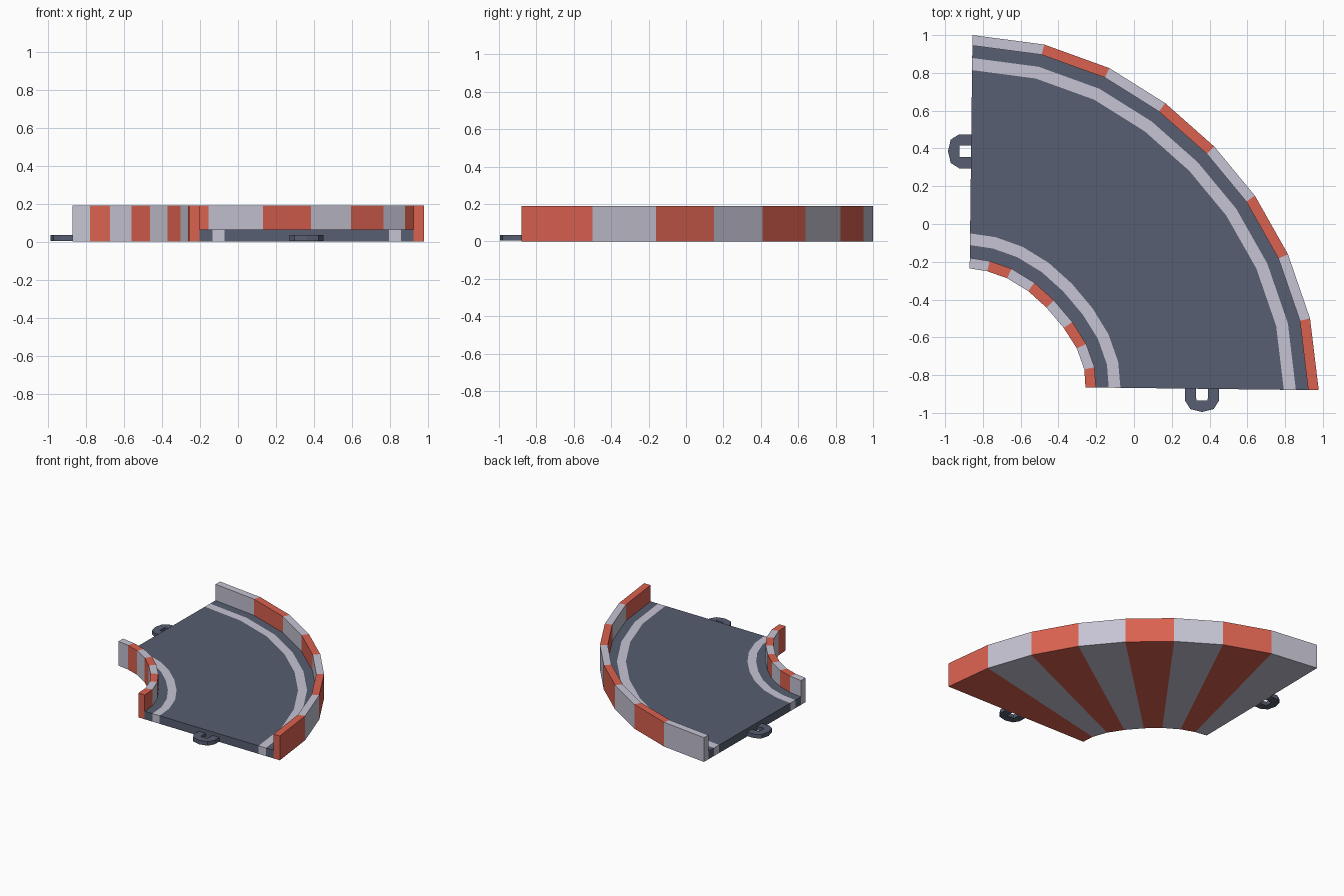
import bpy, bmesh
from mathutils import Vector

if "Cube" in bpy.data.objects:
    bpy.data.objects.remove(bpy.data.objects["Cube"])

def material(name, rgb):
    m = bpy.data.materials.new(name)
    m.diffuse_color = (*rgb, 1)
    m.use_nodes = True
    m.node_tree.nodes["Principled BSDF"].inputs["Base Color"].default_value = m.diffuse_color
    return m

MATS = [material("asphalt", (0.095, 0.112, 0.165)),
        material("pale_grey", (0.56, 0.55, 0.65)),
        material("red", (0.70, 0.12, 0.08))]
DARK, PALE, RED, STRIPE = 0, 1, 2, 3      # STRIPE alternates pale / red along the bend

# Stations along the bend: inner and outer edge points
INNER = [(-.87, -.235), (-.777, -.25), (-.672, -.287), (-.56, -.355), (-.463, -.443),
         (-.372, -.55), (-.303, -.658), (-.263, -.77), (-.257, -.865)]
OUTER = [(-.855, 1.0), (-.475, .95), (-.13, .825), (.165, .64), (.425, .41),
         (.64, .15), (.815, -.16), (.932, -.5), (.978, -.88)]
N = len(INNER) - 1
WALL_H, ROAD_H, WALL_T = .19, .063, .045

def finish(bm, name):
    me = bpy.data.meshes.new(name)
    bm.to_mesh(me)
    bm.free()
    for m in MATS:
        me.materials.append(m)
    ob = bpy.data.objects.new(name, me)
    bpy.context.collection.objects.link(ob)

def sweep(name, profile, edge_mats, caps):
    """Sweep a (t, z) profile along the bend; caps = [(profile indices, material)]."""
    bm = bmesh.new()
    rings = []
    for a, b in zip(INNER, OUTER):
        a, b = Vector(a), Vector(b)
        rings.append([bm.verts.new((*a.lerp(b, t), z)) for t, z in profile])
    def face(vs, mat, k):
        bm.faces.new(vs).material_index = (PALE if k % 2 == 0 else RED) if mat == STRIPE else mat
    for k in range(N):
        r, s = rings[k], rings[k + 1]
        for i, mat in enumerate(edge_mats):
            if mat is not None:
                face((r[i], r[i + 1], s[i + 1], s[i]), mat, k)
    for ids, mat in caps:
        face([rings[0][i] for i in reversed(ids)], mat, 0)
        face([rings[N][i] for i in ids], mat, N - 1)
    finish(bm, name)

# Striped barriers
sweep("inner_barrier", [(WALL_T, ROAD_H), (WALL_T, WALL_H), (0, WALL_H), (0, 0), (WALL_T, 0)],
      [STRIPE] * 4, [(range(5), STRIPE)])
sweep("outer_barrier", [(1 - WALL_T, 0), (1, 0), (1, WALL_H), (1 - WALL_T, WALL_H), (1 - WALL_T, ROAD_H)],
      [STRIPE] * 4, [(range(5), STRIPE)])

# Road slab with two painted edge lines and a striped underside
ts = [WALL_T, .1, .15, .85, .902, 1 - WALL_T]
cols = [DARK, PALE, DARK, PALE, DARK]
n = len(ts)
sweep("road", [(t, 0) for t in ts] + [(t, ROAD_H) for t in reversed(ts)],
      [STRIPE] * (n - 1) + [None] + cols[::-1],
      [((i, i + 1, 2 * n - 2 - i, 2 * n - 1 - i), c) for i, c in enumerate(cols)])

def connector(name, origin, out, side):
    """Flat U-shaped link loop sticking out of the road end."""
    outer = [(-.005, .09), (.065, .09), (.11, .062), (.125, 0)]
    inner = [(-.005, .031), (.05, .031), (.065, .029), (.065, 0)]
    mirror = lambda p: p + [(u, -v) for u, v in reversed(p[:-1])]
    o, d, s = Vector(origin), Vector(out), Vector(side)
    bm = bmesh.new()
    rings = []
    for (a, b) in zip(mirror(outer), mirror(inner)):
        rings.append([bm.verts.new((*(o + d * u + s * v), z))
                      for (u, v), z in ((a, .004), (a, .035), (b, .035), (b, .004))])
    for r, q in zip(rings, rings[1:]):
        for i in range(4):
            j = (i + 1) % 4
            bm.faces.new((r[i], r[j], q[j], q[i]))
    bm.faces.new(rings[0])
    bm.faces.new(rings[-1])
    bmesh.ops.recalc_face_normals(bm, faces=bm.faces)
    finish(bm, name)

# Link loops on both road ends
connector("left_link_loop", (-.86, .385), (-1, 0), (0, -1))
connector("front_link_loop", (.36, -.87), (0, -1), (1, 0))
